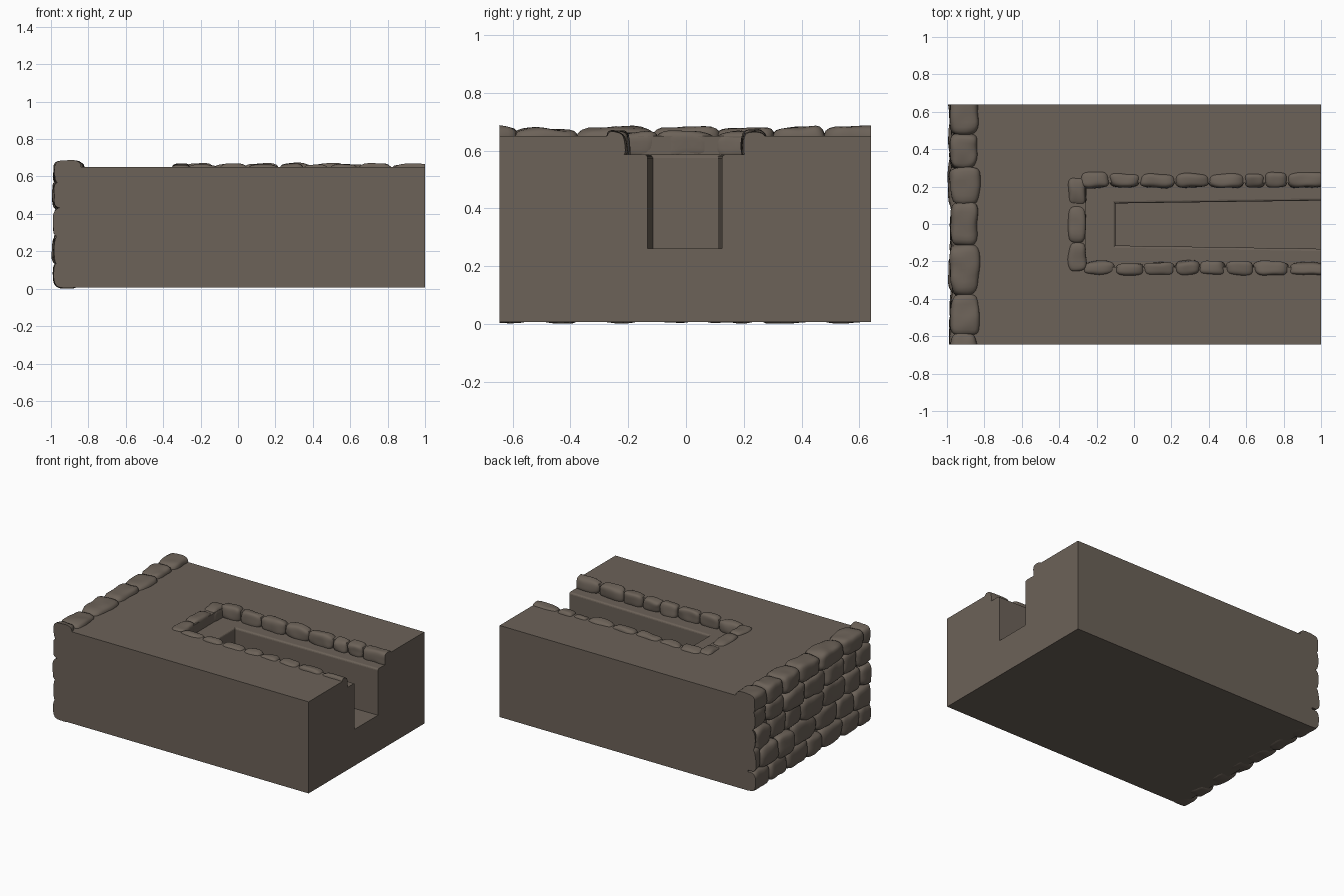
import bpy, bmesh, math, random
from mathutils import Vector, noise

if "Cube" in bpy.data.objects:
    bpy.data.objects.remove(bpy.data.objects["Cube"])

random.seed(4)
Y0, Y1 = -0.645, 0.64

mat = bpy.data.materials.new("grey brown stone")
mat.diffuse_color = (0.15, 0.122, 0.098, 1)
mat.use_nodes = True
mat.node_tree.nodes["Principled BSDF"].inputs["Base Color"].default_value = mat.diffuse_color


def add_object(name, bm):
    bmesh.ops.recalc_face_normals(bm, faces=bm.faces)
    me = bpy.data.meshes.new(name)
    bm.to_mesh(me)
    bm.free()
    ob = bpy.data.objects.new(name, me)
    ob.data.materials.append(mat)
    bpy.context.collection.objects.link(ob)
    return ob


def prism(name, outline, z0, z1):
    bm = bmesh.new()
    face = bm.faces.new([bm.verts.new((x, y, z0)) for x, y in outline])
    top = bmesh.ops.extrude_face_region(bm, geom=[face])["geom"]
    for v in top:
        if isinstance(v, bmesh.types.BMVert):
            v.co.z = z1
    return add_object(name, bm)


def rect(x0, x1, y0, y1):
    return [(x0, y0), (x1, y0), (x1, y1), (x0, y1)]


def add_stone(bm, lo, hi, power=4.5, rough=0.008):
    """Lumpy rounded block filling the box lo..hi."""
    lo, hi = Vector(lo), Vector(hi)
    mid, half = (lo + hi) / 2, (hi - lo) / 2
    seed = Vector([random.uniform(-50, 50) for _ in range(3)])
    tilt = [random.uniform(-0.1, 0.1) for _ in range(3)]
    part = bmesh.new()
    bmesh.ops.create_cube(part, size=2)
    bmesh.ops.subdivide_edges(part, edges=part.edges[:], cuts=7, use_grid_fill=True)
    for v in part.verts:
        c = v.co.copy()
        c /= sum(abs(a) ** power for a in c) ** (1 / power)
        c = Vector((c.x * (1 + tilt[0] * c.y), c.y * (1 + tilt[1] * c.z), c.z * (1 + tilt[2] * c.y)))
        p = mid + Vector([a * b for a, b in zip(c, half)])
        v.co = p + rough * noise.noise_vector(p * 13 + seed)
    me = bpy.data.meshes.new("tmp")
    part.to_mesh(me)
    part.free()
    bm.from_mesh(me)
    bpy.data.meshes.remove(me)


def clip(bm, co, no):
    """Slice the stones flush with a side of the block and close the cut."""
    geom = bm.verts[:] + bm.edges[:] + bm.faces[:]
    bmesh.ops.bisect_plane(bm, geom=geom, plane_co=co, plane_no=no, clear_outer=True)
    bmesh.ops.holes_fill(bm, edges=[e for e in bm.edges if e.is_boundary])


def finish(name, bm):
    ob = add_object(name, bm)
    bpy.ops.object.select_all(action="DESELECT")
    ob.select_set(True)
    bpy.context.view_layer.objects.active = ob
    bpy.ops.object.shade_smooth_by_angle(angle=math.radians(40))


# Main block with a shallow recess and a deep tapered channel
block = prism("main_block", rect(-0.93, 1, Y0, Y1), 0.007, 0.65)
recess = prism("recess_cutter", rect(-0.26, 1.2, -0.23, 0.22), 0.587, 0.9)
channel = prism("channel_cutter", [(-0.10, -0.115), (1.2, -0.136), (1.2, 0.128), (-0.10, 0.11)], 0.262, 0.8)
bpy.context.view_layer.objects.active = block
for cutter in (recess, channel):
    mod = block.modifiers.new("cut", "BOOLEAN")
    mod.operation, mod.object, mod.solver = "DIFFERENCE", cutter, "EXACT"
    bpy.ops.object.modifier_apply(modifier=mod.name)
    bpy.data.objects.remove(cutter)

# Rounded lip along the channel
bm = bmesh.new()
bm.from_mesh(block.data)
lip = [e for e in bm.edges if all(abs(v.co.z - 0.587) < 1e-3 and abs(v.co.y) < 0.14 for v in e.verts)
       and not all(v.co.x > 0.99 for v in e.verts)]
bmesh.ops.bevel(bm, geom=lip, offset=0.012, segments=3, profile=0.5, affect="EDGES")
bm.to_mesh(block.data)
bm.free()

# Dry stone facing on the left end
bm = bmesh.new()
rows = [0.0, 0.14, 0.285, 0.43, 0.565]
for i in range(4):
    y = Y0 - random.uniform(0.02, 0.14)
    while y < Y1:
        w = random.uniform(0.15, 0.25)
        dz = random.uniform(-0.012, 0.012) if i else 0
        low = rows[i] - (0.006 if i else -0.004)
        add_stone(bm, (-0.988 + random.uniform(-0.005, 0.012), y - 0.006, low + dz),
                  (-0.85, y + w + 0.006, rows[i + 1] + 0.008 + dz), 4.0)
        y += w

# Capping stones along the top of that wall
cap = [-0.78, -0.59, -0.38, -0.11, 0.11, 0.30, 0.48, 0.72]
for a, b in zip(cap, cap[1:]):
    add_stone(bm, (-0.982, a - 0.004, 0.555),
              (-0.825 + random.uniform(-0.015, 0.005), b + 0.004, 0.683 + random.uniform(-0.006, 0.006)), 4.5)
clip(bm, (0, Y1, 0), (0, 1, 0))
clip(bm, (0, Y0, 0), (0, -1, 0))
clip(bm, (0, 0, 0.002), (0, 0, -1))
finish("wall_stones", bm)

# Edging stones around the recess
bm = bmesh.new()
far = [-0.29, -0.13, 0.03, 0.22, 0.40, 0.59, 0.70, 0.82, 1.03]
near = [-0.27, -0.10, 0.05, 0.22, 0.35, 0.49, 0.64, 0.83, 1.03]
for edges, ya, yb in ((far, 0.195, 0.28), (near, -0.275, -0.2)):
    for a, b in zip(edges, edges[1:]):
        add_stone(bm, (a, ya, 0.57), (b, yb + random.uniform(-0.008, 0.004), 0.664 + random.uniform(-0.004, 0.006)), 3.5)
for a, b in ((-0.25, -0.10), (-0.10, 0.10), (0.10, 0.25)):
    add_stone(bm, (-0.355, a, 0.57), (-0.255, b, 0.666), 4)
clip(bm, (1, 0, 0), (1, 0, 0))
finish("recess_edging_stones", bm)
